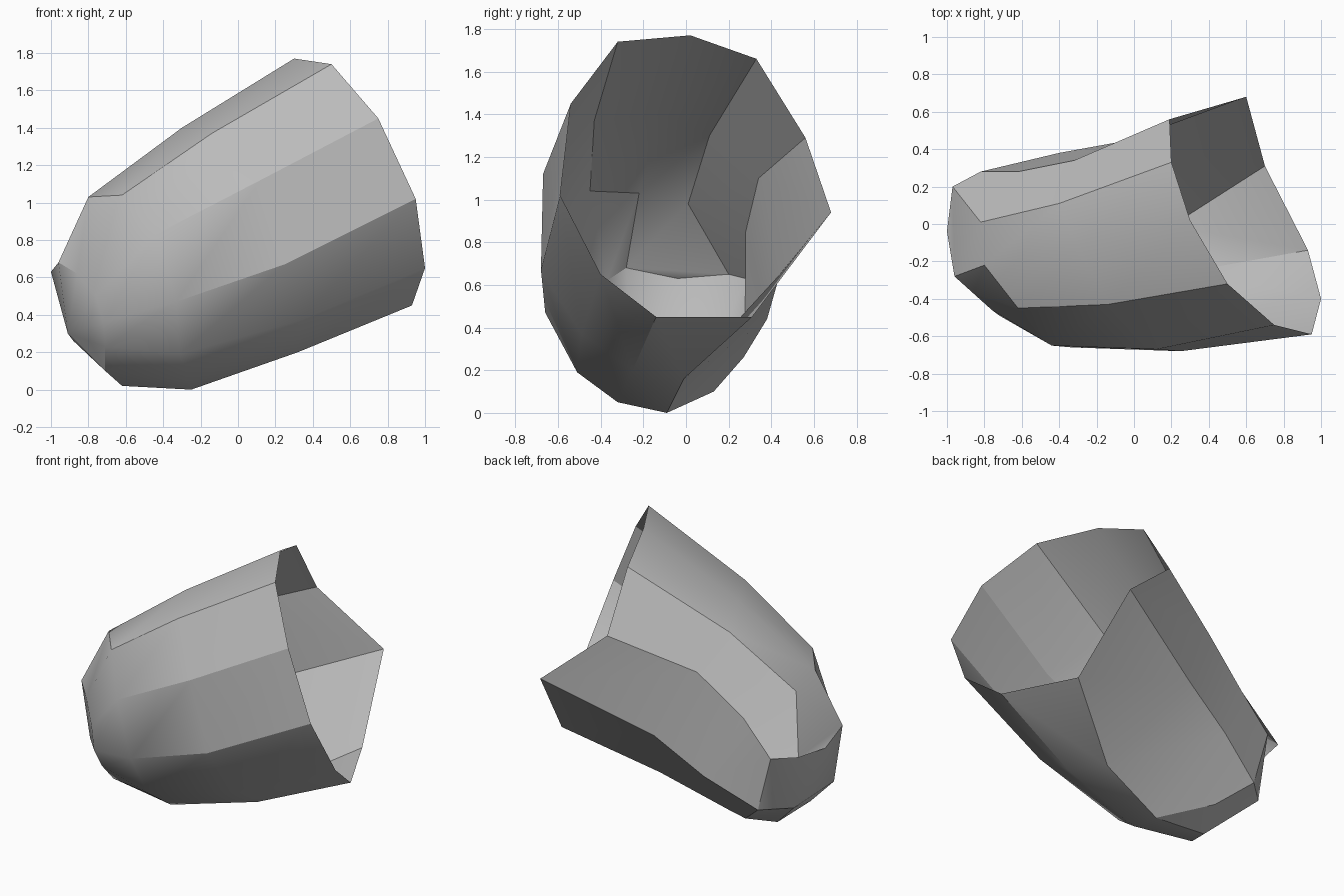
import bpy
import bmesh

cube = bpy.data.objects.get("Cube")
if cube:
    bpy.data.objects.remove(cube, do_unlink=True)


def make_material(name, colour):
    material = bpy.data.materials.new(name)
    material.use_nodes = True
    material.diffuse_color = colour
    shader = next(node for node in material.node_tree.nodes
                  if node.type == "BSDF_PRINCIPLED")
    shader.inputs["Base Color"].default_value = colour
    return material


def add_section(mesh, points):
    """Turn one cross-section outline into a ring of vertices."""
    return [mesh.verts.new(point) for point in points]


def bridge_sections(mesh, outer, inner):
    """Join two neighbouring sections with a closed band of faces."""
    for index in range(len(outer)):
        following = (index + 1) % len(outer)
        mesh.faces.new((outer[index], inner[index],
                        inner[following], outer[following]))


# Cross-sections run from the crown, down the front and up the back.
open_rim = [
    (.3, .02, 1.77), (.5, -.32, 1.74), (.75, -.54, 1.45), (.95, -.59, 1.02),
    (1, -.4, .65), (.93, -.14, .45), (.7, .31, .45), (.6, .68, .94),
    (.19, .56, 1.29), (.2, .33, 1.66)]
middle_section = [
    (-.3, -.12, 1.4), (-.14, -.43, 1.37), (.12, -.67, 1.12), (.25, -.68, .67),
    (.33, -.49, .37), (.32, -.25, .2), (.2, -.01, .16), (-.07, .44, .65),
    (-.32, .34, 1.1), (-.4, .11, 1.3)]
shoulder_section = [
    (-.8, -.22, 1.03), (-.62, -.45, 1.04), (-.44, -.65, .83), (-.33, -.66, .47),
    (-.31, -.51, .19), (-.27, -.32, .05), (-.25, -.09, 0), (-.4, .38, .44),
    (-.62, .28, .85), (-.82, .01, .98)]
end_section = [
    (-.96, -.28, .68), (-.86, -.37, .62), (-.76, -.46, .5), (-.72, -.49, .36),
    (-.71, -.42, .23), (-.71, -.3, .1), (-.62, -.08, .02), (-.53, .13, .1),
    (-.72, .27, .26), (-.82, .28, .63), (-.97, .2, .65)]

# The underside gains one extra corner only at the closed end.
underside = 6
for section in (open_rim, middle_section, shoulder_section):
    section.insert(underside, section[underside])

# The closed end gathers into three corners.
cap_top, cap_front, cap_back = (-1, -.04, .63), (-.91, -.26, .3), (-.88, .12, .26)
end_corners = ([cap_top] + [cap_front] * 5 + [cap_back] * 4 + [cap_top])

shell_mesh = bmesh.new()
rings = [add_section(shell_mesh, section) for section in
         (open_rim, middle_section, shoulder_section, end_section, end_corners)]
for outer_ring, inner_ring in zip(rings, rings[1:]):
    bridge_sections(shell_mesh, outer_ring, inner_ring)
shell_mesh.faces.new(list(reversed(rings[-1])))
bmesh.ops.remove_doubles(shell_mesh, verts=shell_mesh.verts[:], dist=.001)

# One thin open shell with soft facets and crisp ridges.
mesh_data = bpy.data.meshes.new("open_shell")
shell_mesh.to_mesh(mesh_data)
shell_mesh.free()
mesh_data.materials.append(make_material("plain grey", (.5, .5, .5, 1)))
open_shell = bpy.data.objects.new("open_shell", mesh_data)
bpy.context.collection.objects.link(open_shell)

bpy.ops.object.select_all(action="DESELECT")
open_shell.select_set(True)
bpy.context.view_layer.objects.active = open_shell
bpy.ops.object.shade_smooth_by_angle()
